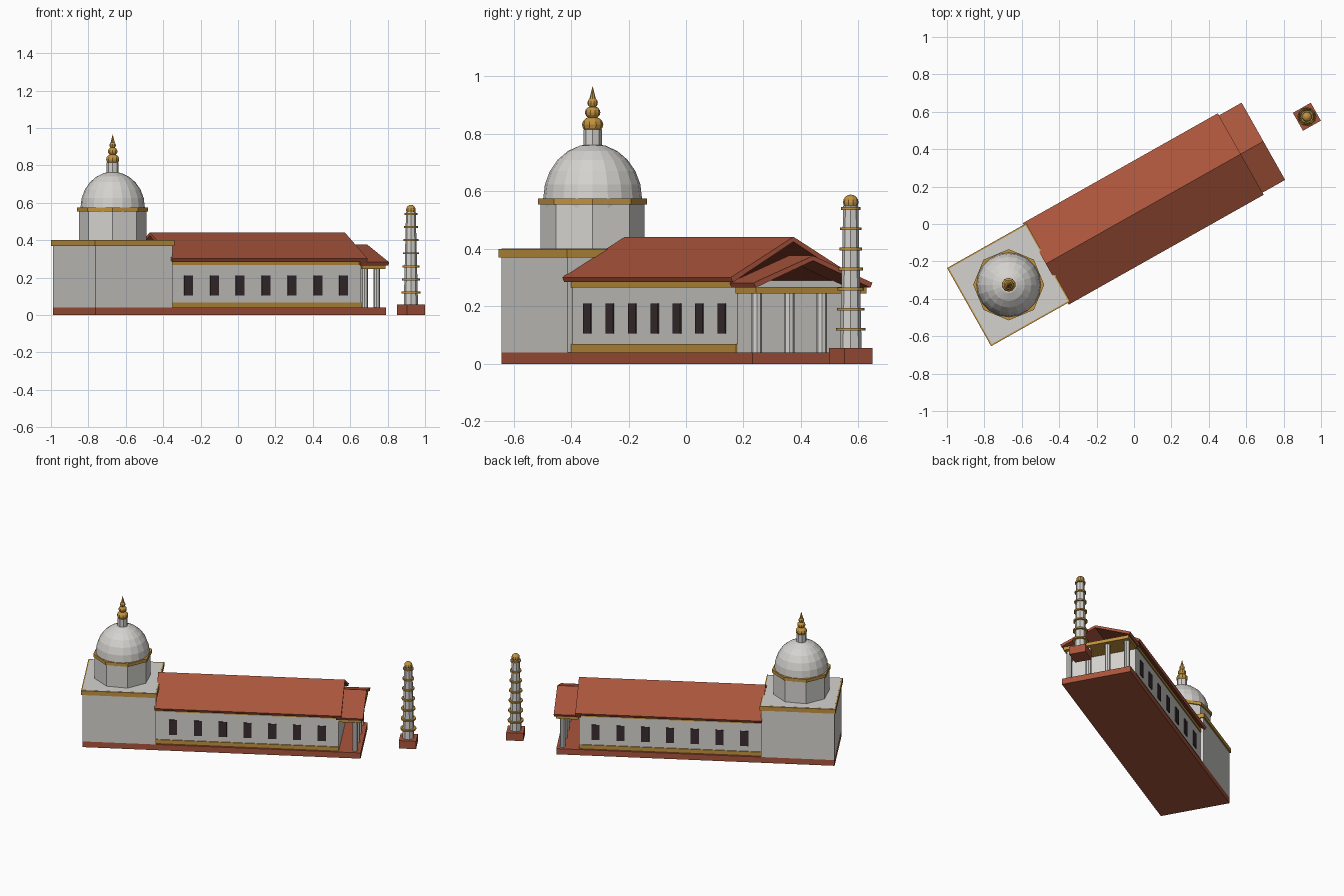
import bpy, bmesh, math
from mathutils import Matrix

if "Cube" in bpy.data.objects:
    bpy.data.objects.remove(bpy.data.objects["Cube"])

ANGLE = math.radians(29.4)
# Building frame: origin under the dome, u along the hall, v across it
FRAME = Matrix.Translation((-0.67, -0.325, 0)) @ Matrix.Rotation(ANGLE, 4, 'Z')


def material(name, rgb):
    m = bpy.data.materials.new(name)
    m.diffuse_color = (*rgb, 1)
    m.use_nodes = True
    m.node_tree.nodes["Principled BSDF"].inputs["Base Color"].default_value = m.diffuse_color
    return m


STONE = material("pale_stone", (0.66, 0.65, 0.62))
GOLD = material("gold", (0.54, 0.29, 0.05))
TERRACOTTA = material("terracotta", (0.40, 0.09, 0.045))
DARK = material("dark_window", (0.04, 0.026, 0.029))


def finish(bm, name, mat):
    bmesh.ops.recalc_face_normals(bm, faces=bm.faces)
    me = bpy.data.meshes.new(name)
    bm.to_mesh(me)
    bm.free()
    me.materials.append(mat)
    ob = bpy.data.objects.new(name, me)
    ob.matrix_world = FRAME
    bpy.context.collection.objects.link(ob)
    return ob


def box(name, mat, u0, u1, v0, v1, z0, z1):
    bm = bmesh.new()
    m = Matrix.Translation(((u0 + u1) / 2, (v0 + v1) / 2, (z0 + z1) / 2)) \
        @ Matrix.Diagonal((u1 - u0, v1 - v0, z1 - z0, 1))
    bmesh.ops.create_cube(bm, size=1, matrix=m)
    return finish(bm, name, mat)


def cone(name, mat, u, v, z0, z1, r0, r1, sides=8):
    bm = bmesh.new()
    m = Matrix.Translation((u, v, (z0 + z1) / 2)) @ Matrix.Rotation(-ANGLE, 4, 'Z')
    bmesh.ops.create_cone(bm, cap_ends=True, segments=sides, radius1=r0,
                          radius2=r1, depth=z1 - z0, matrix=m)
    return finish(bm, name, mat)


def ball(name, mat, u, z, r, rz, seg=10, rings=8):
    bm = bmesh.new()
    m = Matrix.Translation((u, 0, z)) @ Matrix.Rotation(-ANGLE, 4, 'Z') \
        @ Matrix.Diagonal((r, r, rz, 1))
    bmesh.ops.create_uvsphere(bm, u_segments=seg, v_segments=rings, radius=1, matrix=m)
    return finish(bm, name, mat)


def gable_roof(name, u0, u1, half, eave, ridge, thick):
    # Open chevron profile extruded along the hall
    prof = [(-half, eave), (0, ridge), (half, eave),
            (half - 0.008, eave - thick), (0, ridge - thick), (-half + 0.008, eave - thick)]
    bm = bmesh.new()
    a = [bm.verts.new((u0, v, z)) for v, z in prof]
    b = [bm.verts.new((u1, v, z)) for v, z in prof]
    for i in range(6):
        j = (i + 1) % 6
        bm.faces.new((a[i], a[j], b[j], b[i]))
    for r in (a, b):
        bm.faces.new((r[0], r[1], r[4], r[5]))
        bm.faces.new((r[1], r[2], r[3], r[4]))
    return finish(bm, name, TERRACOTTA)


# Base and sanctum block
box("base", TERRACOTTA, -0.236, 1.547, -0.232, 0.232, 0, 0.04)
box("sanctum_walls", STONE, -0.235, 0.235, -0.232, 0.232, 0.04, 0.401)
box("sanctum_cornice", GOLD, -0.243, 0.243, -0.24, 0.24, 0.37, 0.4)

# Hall with gold bands
box("hall_walls", STONE, 0.2, 1.405, -0.212, 0.212, 0.04, 0.29)
box("hall_lower_band", GOLD, 0.2, 1.404, -0.218, 0.218, 0.04, 0.068)
box("hall_upper_band", GOLD, 0.2, 1.404, -0.218, 0.218, 0.266, 0.29)

# Seven windows on each long side
for i in range(7):
    u = 0.344 + i * 0.1588
    for s in (-1, 1):
        v = s * 0.213
        box("window", DARK, u - 0.026, u + 0.026, v - 0.004, v + 0.004, 0.105, 0.21)

# Roofs
gable_roof("hall_roof", 0.228, 1.424, 0.25, 0.301, 0.442, 0.017)
gable_roof("porch_roof", 1.39, 1.563, 0.237, 0.282, 0.376, 0.017)

# Porch slab and columns
box("porch_beam", GOLD, 1.405, 1.55, -0.22, 0.22, 0.245, 0.268)
for v in (-0.195, -0.065, 0.065, 0.195):
    cone("porch_column", STONE, 1.51, v, 0.04, 0.246, 0.018, 0.018)

# Drum and dome
cone("drum", STONE, 0, 0, 0.4, 0.56, 0.181, 0.181)
cone("drum_ring", GOLD, 0, 0, 0.554, 0.576, 0.19, 0.19)
ball("dome", STONE, 0, 0.575, 0.172, 0.191, 20, 12)

# Finial
cone("finial_neck", STONE, 0, 0, 0.75, 0.815, 0.032, 0.032)
ball("finial_lower_ball", GOLD, 0, 0.832, 0.037, 0.029)
ball("finial_middle_ball", GOLD, 0, 0.875, 0.027, 0.022)
ball("finial_upper_ball", GOLD, 0, 0.908, 0.018, 0.018)
cone("finial_tip", GOLD, 0, 0, 0.915, 0.967, 0.013, 0.0)

# Free-standing mast in front of the porch
MAST = 1.83
box("mast_plinth", TERRACOTTA, MAST - 0.055, MAST + 0.055, -0.055, 0.055, 0, 0.055)
cone("mast_pole", STONE, MAST, 0, 0.055, 0.55, 0.038, 0.026)
for i in range(7):
    z = 0.12 + i * 0.07
    r = 0.051 - i * 0.0028
    cone("mast_ring", GOLD, MAST, 0, z - 0.005, z + 0.005, r, r, 12)
ball("mast_ball", GOLD, MAST, 0.562, 0.027, 0.027)
